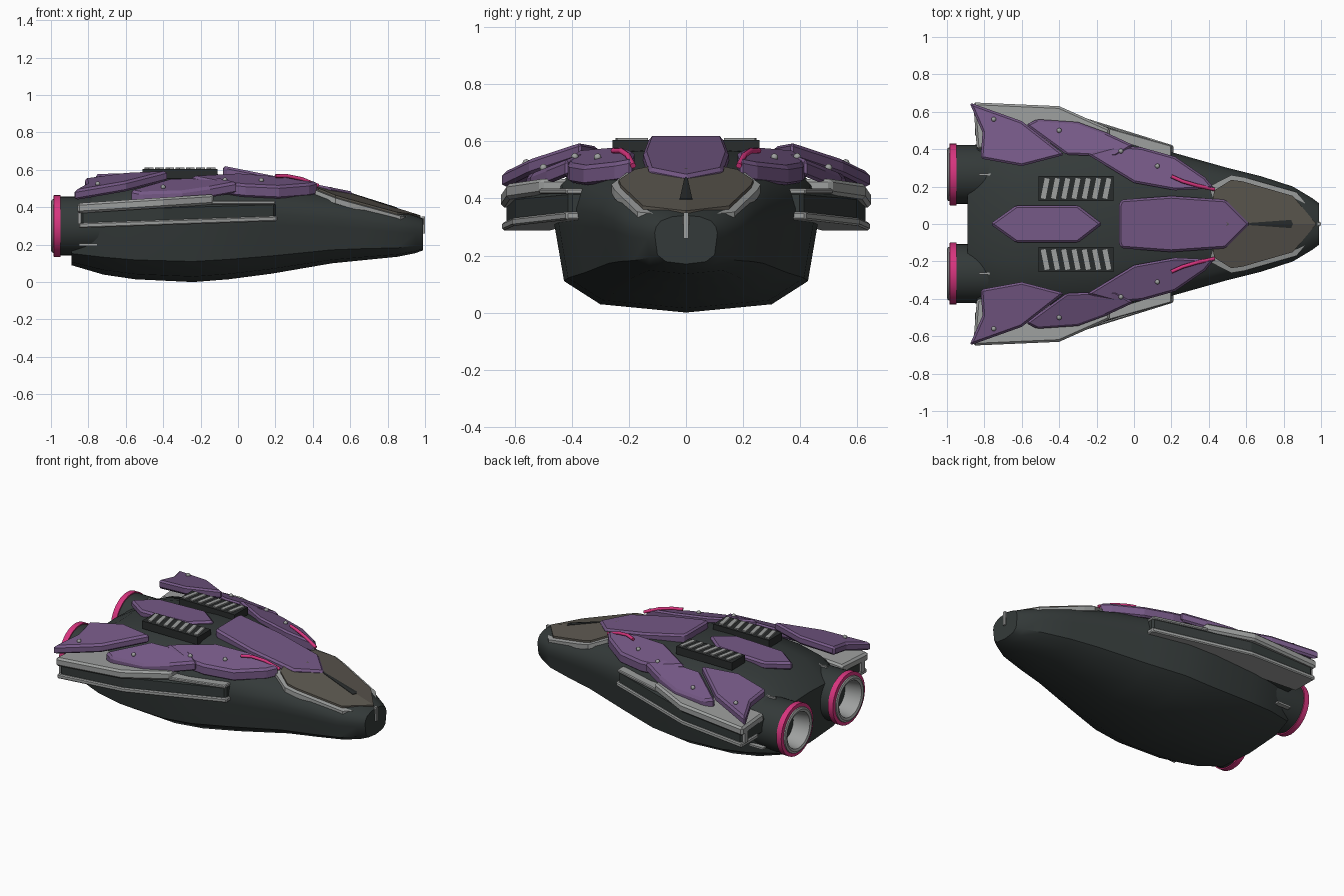
import bpy, bmesh, math
from mathutils import Vector, Matrix

cube = bpy.data.objects.get("Cube")
if cube:
    bpy.data.objects.remove(cube, do_unlink=True)


def material(name, rgb):
    m = bpy.data.materials.new(name)
    m.use_nodes = True
    m.diffuse_color = (*rgb, 1)
    m.node_tree.nodes["Principled BSDF"].inputs["Base Color"].default_value = (*rgb, 1)
    return m


HULL = material("dark hull", (.034, .042, .041))
PURPLE = material("purple armour", (.18, .10, .24))
GREY = material("light grey", (.34, .35, .345))
CANOPY = material("brown grey canopy", (.105, .095, .078))
PINK = material("pink trim", (.68, .035, .21))
BLACK = material("charcoal", (.022, .025, .025))


def finish(name, bm, mat, mirror=False, bevel=0, smooth=None):
    bmesh.ops.recalc_face_normals(bm, faces=bm.faces)
    mesh = bpy.data.meshes.new(name)
    bm.to_mesh(mesh)
    bm.free()
    mesh.materials.append(mat)
    ob = bpy.data.objects.new(name, mesh)
    bpy.context.collection.objects.link(ob)
    if bevel:
        b = ob.modifiers.new("Bevel", 'BEVEL')
        b.width, b.segments = bevel, 1
    if mirror:
        ob.modifiers.new("Mirror", 'MIRROR').use_axis = (False, True, False)
    if smooth:
        bpy.ops.object.select_all(action='DESELECT')
        ob.select_set(True)
        bpy.context.view_layer.objects.active = ob
        bpy.ops.object.shade_smooth_by_angle(angle=math.radians(smooth))
    return ob


def both_sides(half):
    """Close a half outline into one symmetrical about y = 0."""
    return half + [(x, -y) for x, y in reversed(half) if y > 0]


def plate(name, outline, plane, thick, mat, mirror=True, bevel=.012):
    """Prism whose top lies on z = a + b*x + c*y."""
    a, b, c = plane
    bm = bmesh.new()
    top = [bm.verts.new((x, y, a + b * x + c * y)) for x, y in outline]
    low = [bm.verts.new(v.co - Vector((0, 0, thick))) for v in top]
    bm.faces.new(top)
    bm.faces.new(low[::-1])
    for i in range(len(top)):
        j = (i + 1) % len(top)
        bm.faces.new((top[i], low[i], low[j], top[j]))
    return finish(name, bm, mat, mirror, bevel)


def box(name, centre, size, mat, mirror=True, turn=0):
    bm = bmesh.new()
    bmesh.ops.create_cube(bm, size=1, matrix=Matrix.Translation(centre)
                          @ Matrix.Rotation(turn, 4, 'Z') @ Matrix.Diagonal((*size, 1)))
    return finish(name, bm, mat, mirror)


def lathe(name, profile, centre, mat):
    """Spin (x, radius) points round a lengthwise axis."""
    bm = bmesh.new()
    vs = [bm.verts.new((x, 0, r)) for x, r in profile]
    es = [bm.edges.new(p) for p in zip(vs, vs[1:])]
    bmesh.ops.spin(bm, geom=vs + es, cent=(0, 0, 0), axis=(1, 0, 0),
                   angle=math.tau, steps=32, use_duplicate=False)
    bmesh.ops.remove_doubles(bm, verts=bm.verts, dist=.0005)
    bmesh.ops.translate(bm, verts=bm.verts, vec=centre)
    return finish(name, bm, mat, mirror=True, smooth=35)


# Hull: one cross-section lofted through stations (x, half width, bottom, top)
STATIONS = [(-.89, .38, .09, .42), (-.72, .44, .04, .53), (-.55, .465, .015, .56),
            (-.24, .47, 0, .58), (-.05, .455, .015, .575), (.18, .39, .045, .545),
            (.5, .3, .1, .48), (.68, .255, .118, .44), (.85, .2, .135, .385),
            (.95, .14, .155, .355), (.99, .11, .17, .34)]
SECTION = [(0, 1), (.43, .98), (.8, .89), (.95, .77), (1, .64), (.98, .52),
           (.91, .19), (.64, .05), (0, 0)]
bm = bmesh.new()
loop = SECTION + [(-s, t) for s, t in SECTION[-2:0:-1]]
rings = [[bm.verts.new((x, w * s, lo + (hi - lo) * t)) for s, t in loop]
         for x, w, lo, hi in STATIONS]
for r, q in zip(rings, rings[1:]):
    for i in range(len(loop)):
        j = (i + 1) % len(loop)
        bm.faces.new((r[i], r[j], q[j], q[i]))
bm.faces.new(rings[0])
bm.faces.new(rings[-1])
finish("hull", bm, HULL, smooth=40)

# Engines
ENGINE = (0, .265, .3)
lathe("engine_nacelle", [(-.45, 0), (-.5, .13), (-.7, .158), (-.97, .158), (-.97, .12)], ENGINE, HULL)
lathe("engine_ring", [(-.95, .15), (-.95, .165), (-.985, .165), (-.988, .14)], ENGINE, PINK)
lathe("engine_nozzle", [(-.96, .148), (-.995, .142), (-1, .13), (-.995, .115),
                        (-.9, .1), (-.84, .07), (-.84, 0)], ENGINE, GREY)
box("nacelle_top_fin", (-.79, .265, .458), (.08, .012, .02), GREY)
box("nacelle_side_fin", (-.8, .41, .2), (.1, .03, .012), GREY)

# Central armour
plate("front_spine_plate", both_sides([(-.08, .1), (-.07, .13), (.2, .15), (.49, .13), (.62, 0)]),
      (.606, -.2, 0), .06, PURPLE, False)
plate("rear_spine_plate", both_sides([(-.77, 0), (-.63, .1), (-.3, .1), (-.17, 0)]),
      (.6, .03, 0), .05, PURPLE, False)

# Shoulder armour, three overlapping plates a side
REAR, MID, FRONT = (.708, .1, -.2), (.704, 0, -.4), (.65, -.13, -.3)
plate("rear_shoulder_plate", [(-.88, .65), (-.81, .49), (-.82, .35), (-.6, .31),
                              (-.37, .37), (-.6, .55)], REAR, .055, PURPLE)
plate("mid_shoulder_plate", [(-.58, .53), (-.52, .56), (-.3, .545), (-.15, .49), (0, .42),
                             (-.1, .36), (-.36, .37)], MID, .06, PURPLE)
plate("front_shoulder_plate", [(-.255, .375), (-.09, .42), (.04, .41), (.22, .36), (.38, .25),
                               (.43, .19), (.22, .18), (0, .22)], FRONT, .07, PURPLE)

# Rivets sitting on the shoulder plates
for x, y, (a, b, c) in [(-.75, .56, REAR), (-.4, .5, MID), (-.07, .39, FRONT), (.125, .31, FRONT)]:
    bm = bmesh.new()
    bmesh.ops.create_uvsphere(bm, u_segments=12, v_segments=8, radius=.013,
                              matrix=Matrix.Translation((x, y, a + b * x + c * y + .004)))
    finish("rivet", bm, GREY, mirror=True, smooth=60)

# Side wings
plate("wing_core", [(-.84, .63), (-.4, .6), (.2, .41), (.2, .3), (-.84, .35)],
      (.42, .03, 0), .1, HULL)
plate("wing_upper_fairing", [(-.86, .65), (-.4, .63), (-.13, .51), (-.13, .4), (-.84, .4)],
      (.478, .065, 0), .055, GREY)
plate("wing_front_strip", [(-.14, .515), (.2, .42), (.2, .36), (-.14, .42)],
      (.435, 0, 0), .02, GREY, bevel=.005)
plate("wing_lower_strip", [(-.85, .645), (-.4, .61), (.21, .42), (.21, .34), (-.85, .47)],
      (.346, .035, 0), .028, GREY, bevel=.006)
box("wing_rear_strut", (-.845, .6, .36), (.02, .035, .1), GREY)

# Canopy with its rim, ridged along the centre
plate("canopy_rim", [(.5, 0), (.42, .14), (.4, .2), (.52, .262), (.59, .25), (.87, .17), (1, 0)],
      (.653, -.316, -.15), .03, GREY, bevel=0)
plate("canopy", [(.5, 0), (.42, .13), (.43, .18), (.52, .236), (.58, .228), (.85, .15), (.975, 0)],
      (.665, -.316, -.15), .03, CANOPY, bevel=0)
plate("canopy_slot", [(.61, 0), (.62, .006), (.84, .022), (.85, 0)],
      (.668, -.316, -.15), .008, BLACK, bevel=0)
box("nose_rod", (.99, 0, .305), (.02, .018, .09), GREY, False)

# Roof vents with slanted slats
box("vent_frame", (-.31, .19, .58), (.4, .135, .05), BLACK)
for i in range(7):
    box("vent_slat", (-.475 + i * .055, .19, .605), (.026, .11, .016), GREY, turn=-.2)

# Cables beside the canopy
for side in (1, -1):
    curve = bpy.data.curves.new("cable", 'CURVE')
    curve.dimensions = '3D'
    curve.bevel_depth, curve.bevel_resolution = .01, 2
    curve.use_fill_caps = True
    path = [(.2, .255, .567), (.26, .228, .568), (.34, .205, .552), (.43, .185, .515)]
    spline = curve.splines.new('POLY')
    spline.points.add(len(path) - 1)
    for p, (x, y, z) in zip(spline.points, path):
        p.co = (x, y * side, z, 1)
    curve.materials.append(PINK)
    bpy.context.collection.objects.link(bpy.data.objects.new("cable", curve))
